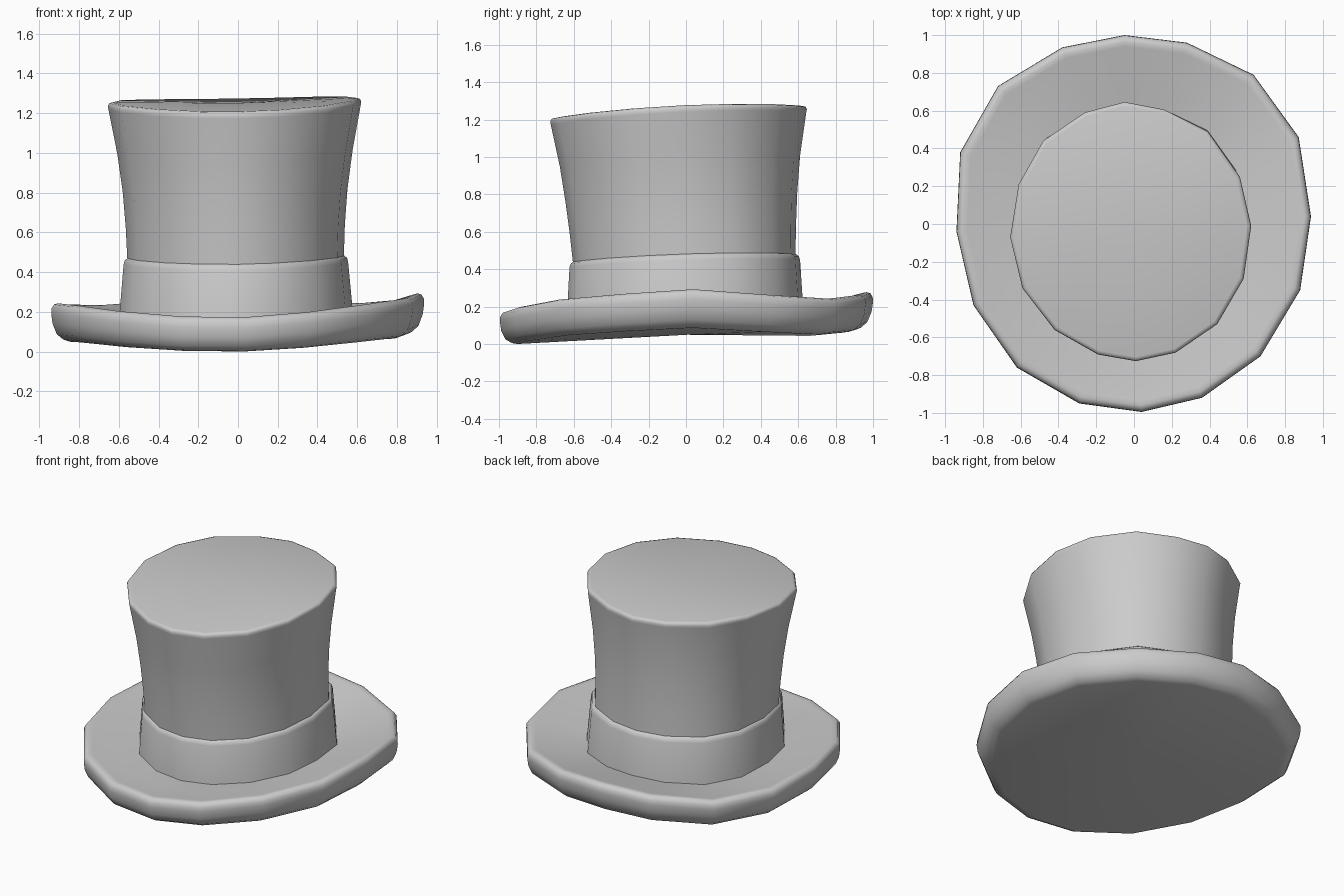
import bpy, bmesh, math

if "Cube" in bpy.data.objects:
    bpy.data.objects.remove(bpy.data.objects["Cube"])

# Sixteen-sided hand-bent brim outline: x, y, lip height
OUTLINE = [
    (.937, .04, .295), (.872, .46, .265), (.633, .79, .245), (.28, .96, .265),
    (-.05, 1.0, .28), (-.38, .935, .26), (-.72, .73, .235), (-.92, .38, .24),
    (-.94, -.04, .245), (-.85, -.43, .235), (-.62, -.76, .205), (-.29, -.95, .178),
    (.04, -.995, .175), (.36, -.92, .20), (.67, -.70, .24), (.88, -.35, .27)]
# Crown rim outline: x, y
RIM = [
    (.62, -.01), (.56, .25), (.39, .49), (.16, .605), (-.05, .645), (-.26, .59),
    (-.48, .44), (-.61, .21), (-.655, -.07), (-.59, -.34), (-.42, -.56),
    (-.19, -.69), (.01, -.725), (.22, -.68), (.44, -.53), (.58, -.29)]
N = len(OUTLINE)

felt = bpy.data.materials.new("grey felt")
felt.diffuse_color = (.6, .6, .6, 1)
felt.use_nodes = True
felt.node_tree.nodes["Principled BSDF"].inputs["Base Color"].default_value = felt.diffuse_color


def brim_ring(scale, z, bend=1):
    """Brim outline scaled inward; bend = share of the lip's wave."""
    return [(x * scale, y * scale, z + bend * (w - .245)) for x, y, w in OUTLINE]


def oval(rx, cx, ry, cy, z, bend, t=0):
    """Ring blending from brim shape (t=0) to rim shape (t=1), with a saddle tilt."""
    pts = []
    for (bx, by, _), (tx, ty) in zip(OUTLINE, RIM):
        u = (1 - t) * bx / .94 + t * (tx + .0175) / .6375
        v = (1 - t) * by + t * (ty + .04) / .685
        wave = .01 * u + .033 * v + .0125 * (u * u - v * v)
        pts.append((cx + rx * u, cy + ry * v, z + bend * wave))
    return pts


def loft(name, rings, cap_start=None, cap_end=None):
    """Skin stacked rings; caps are fans to a centre height."""
    bm = bmesh.new()
    loops = [[bm.verts.new(p) for p in r] for r in rings]
    for a, b in zip(loops, loops[1:]):
        for i in range(N):
            j = (i + 1) % N
            bm.faces.new((a[i], a[j], b[j], b[i]))
    for loop, z in ((loops[0], cap_start), (loops[-1], cap_end)):
        if z is not None:
            mid = bm.verts.new((sum(v.co.x for v in loop) / N,
                                sum(v.co.y for v in loop) / N, z))
            for i in range(N):
                bm.faces.new((loop[i], loop[(i + 1) % N], mid))
    bmesh.ops.recalc_face_normals(bm, faces=bm.faces)
    me = bpy.data.meshes.new(name)
    bm.to_mesh(me)
    bm.free()
    me.materials.append(felt)
    ob = bpy.data.objects.new(name, me)
    bpy.context.collection.objects.link(ob)
    bpy.ops.object.select_all(action='DESELECT')
    ob.select_set(True)
    bpy.context.view_layer.objects.active = ob
    bpy.ops.object.shade_smooth_by_angle(angle=math.radians(50))
    return ob


# Brim: flat underside, rounded outer wall, rolled lip, dished top surface
loft("brim", [
    brim_ring(.905, .051, .72), brim_ring(.935, .060, .78),
    brim_ring(.97, .087, .88), brim_ring(.993, .14), brim_ring(1, .19),
    brim_ring(.998, .217), brim_ring(.985, .237), brim_ring(.965, .243),
    brim_ring(.94, .238, .97), brim_ring(.8, .212, .7), brim_ring(.6, .176, .3)],
    cap_start=.05)

# Hat band: slightly tapered sleeve with a rounded upper edge
loft("hat_band", [
    oval(.592, -.008, .635, -.006, .15, .4),
    oval(.566, -.010, .618, -.008, .437, .6),
    oval(.561, -.010, .611, -.008, .457, .6),
    oval(.548, -.010, .598, -.008, .468, .6),
    oval(.530, -.010, .580, -.008, .47, .6)])

# Crown: flared wall, bevelled rim, shallow top
loft("crown", [
    oval(.545, -.011, .595, -.010, .44, .6, 0),
    oval(.552, -.013, .606, -.018, .62, .65, .25),
    oval(.566, -.014, .621, -.026, .80, .75, .45),
    oval(.592, -.015, .643, -.033, .99, .85, .7),
    oval(.635, -.017, .683, -.040, 1.218, 1, 1),
    oval(.638, -.0175, .686, -.040, 1.235, 1, 1),
    oval(.630, -.0175, .679, -.040, 1.249, 1, 1),
    oval(.615, -.0175, .664, -.040, 1.253, 1, 1)],
    cap_end=1.25)
